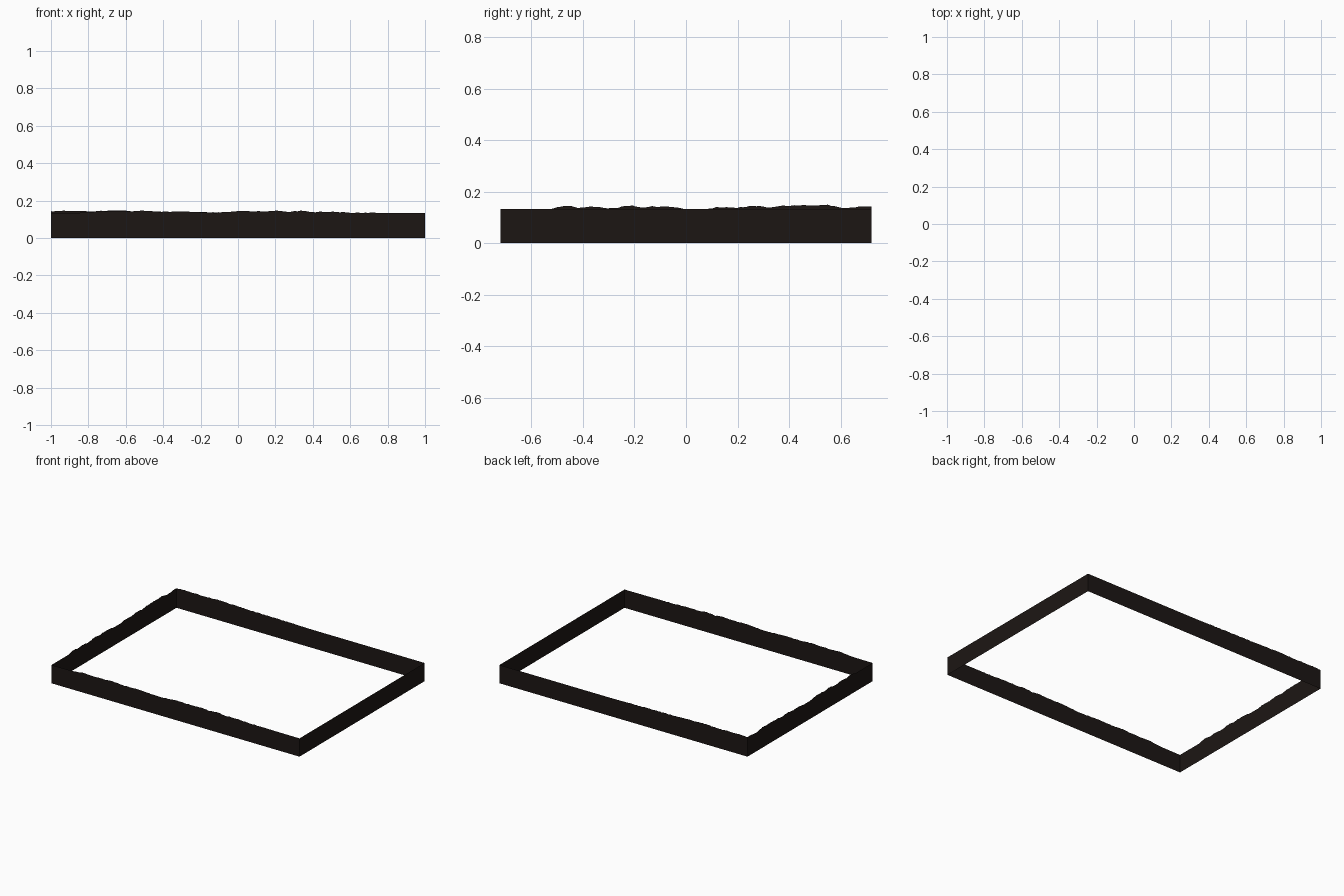
import bpy, bmesh, random

if "Cube" in bpy.data.objects:
    bpy.data.objects.remove(bpy.data.objects["Cube"])

random.seed(4)
HX, HY, BASE = 1.0, 0.72, 0.133

mat = bpy.data.materials.new("dark_earth")
mat.diffuse_color = (0.012, 0.008, 0.007, 1)
mat.use_nodes = True
mat.node_tree.nodes["Principled BSDF"].inputs["Base Color"].default_value = mat.diffuse_color

# Top-edge profiles: (position along wall, height)
FRONT = [(-1, .133), (-.85, .134), (-.75, .143), (-.6, .141), (-.5, .145), (-.4, .139),
         (-.28, .141), (-.12, .134), (0, .144), (.12, .142), (.2, .145), (.27, .139),
         (.35, .145), (.4, .138), (.48, .141), (.6, .136), (.8, .134), (1, .133)]
BACK = [(-1, .143), (-.9, .145), (-.8, .143), (-.65, .146), (-.5, .142), (-.4, .139),
        (-.2, .138), (-.05, .135), (.1, .133), (1, .133)]
LEFT = [(-.72, .133), (-.52, .133), (-.48, .144), (-.45, .144), (-.42, .136), (-.38, .143),
        (-.29, .135), (-.25, .141), (-.21, .147), (-.18, .138), (-.12, .143), (-.06, .141),
        (0, .132), (.08, .132), (.12, .14), (.2, .137), (.25, .145), (.33, .139),
        (.38, .146), (.5, .146), (.55, .148), (.6, .137), (.65, .138), (.69, .145), (.72, .143)]
RIGHT = [(-.72, .133), (.72, .133)]


def height(profile, t):
    for (a, za), (b, zb) in zip(profile, profile[1:]):
        if t <= b:
            z = za + (zb - za) * (t - a) / (b - a)
            break
    else:
        z = profile[-1][1]
    # small roughness only on the ragged stretches
    return z + (random.uniform(-.002, .002) if z > BASE + .002 else 0)


def wall(name, profile, place, steps):
    """Single-sheet wall: straight foot, ragged top."""
    bm = bmesh.new()
    lo, hi = profile[0][0], profile[-1][0]
    cols = []
    for i in range(steps + 1):
        t = lo + (hi - lo) * i / steps
        z = height(profile, t)
        if i in (0, steps):
            z = profile[0 if i == 0 else -1][1]
        x, y = place(t)
        cols.append((bm.verts.new((x, y, 0)), bm.verts.new((x, y, z))))
    for a, b in zip(cols, cols[1:]):
        bm.faces.new((a[0], b[0], b[1], a[1]))
    # face outwards
    bm.normal_update()
    for f in bm.faces[:]:
        c = f.calc_center_median()
        out = c.y if abs(f.normal.y) > .5 else c.x
        n = f.normal.y if abs(f.normal.y) > .5 else f.normal.x
        if n * out < 0:
            f.normal_flip()
    me = bpy.data.meshes.new(name)
    bm.to_mesh(me)
    bm.free()
    me.materials.append(mat)
    bpy.context.collection.objects.link(bpy.data.objects.new(name, me))


# Four skirt walls of the terrain block
wall("front_wall", FRONT, lambda t: (t, -HY), 150)
wall("back_wall", BACK, lambda t: (t, HY), 150)
wall("left_wall", LEFT, lambda t: (-HX, t), 110)
wall("right_wall", RIGHT, lambda t: (HX, t), 110)
